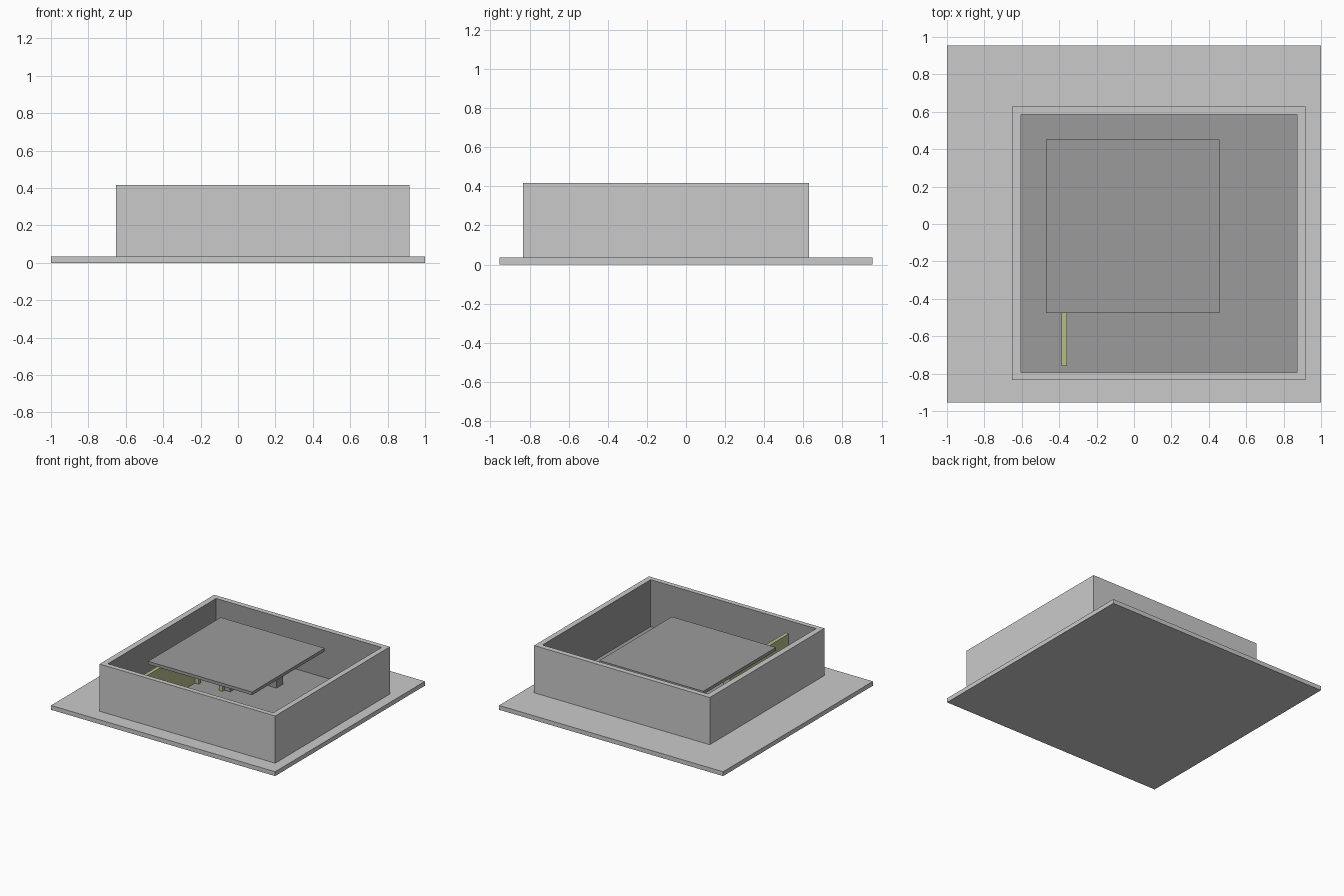
import bpy, bmesh

if "Cube" in bpy.data.objects:
    bpy.data.objects.remove(bpy.data.objects["Cube"])


def material(name, rgb):
    m = bpy.data.materials.new(name)
    m.diffuse_color = (*rgb, 1)
    m.use_nodes = True
    m.node_tree.nodes["Principled BSDF"].inputs["Base Color"].default_value = m.diffuse_color
    return m


LIGHT = material("light_grey", (0.59, 0.59, 0.59))
DARK = material("mid_grey", (0.33, 0.33, 0.33))
OLIVE = material("pale_olive", (0.49, 0.51, 0.26))


def finish(name, bm, *mats):
    bmesh.ops.recalc_face_normals(bm, faces=bm.faces)
    me = bpy.data.meshes.new(name)
    bm.to_mesh(me)
    bm.free()
    ob = bpy.data.objects.new(name, me)
    bpy.context.collection.objects.link(ob)
    for m in mats:
        me.materials.append(m)
    return ob


def box(name, x0, x1, y0, y1, z0, z1, mat):
    bm = bmesh.new()
    bmesh.ops.create_cube(bm, size=1)
    for v in bm.verts:
        v.co = (x1 if v.co.x > 0 else x0,
                y1 if v.co.y > 0 else y0,
                z1 if v.co.z > 0 else z0)
    return finish(name, bm, mat)


def wall_ring(name, outer, inner, z0, z1):
    """Rectangular ring of walls; the inward faces get the second material."""
    bm = bmesh.new()

    def loop(r, z):
        x0, x1, y0, y1 = r
        return [bm.verts.new((x, y, z)) for x, y in
                ((x0, y0), (x1, y0), (x1, y1), (x0, y1))]

    loops = [loop(outer, z0), loop(outer, z1), loop(inner, z1), loop(inner, z0)]
    for k in range(4):
        a, b = loops[k], loops[(k + 1) % 4]
        for i in range(4):
            j = (i + 1) % 4
            f = bm.faces.new((a[i], a[j], b[j], b[i]))
            f.material_index = 1 if k == 2 else 0
    return finish(name, bm, LIGHT, DARK)


BASE, UNDER, TOP = 0.035, 0.325, 0.35
INNER = (-0.605, 0.872, -0.795, 0.585)

# Ground slab, outer walls and dark floor
box("base_slab", -1, 1, -0.955, 0.955, 0, BASE, LIGHT)
wall_ring("outer_walls", (-0.652, 0.916, -0.834, 0.628), INNER, BASE, 0.416)
box("inner_floor", *INNER, BASE - 0.002, BASE + 0.002, DARK)

# Raised platform and its columns
box("platform", -0.47, 0.458, -0.475, 0.451, UNDER, TOP, DARK)
for i, (x, y, w, d) in enumerate([(-0.11, -0.015, 0.05, 0.05),
                                  (0.115, 0.233, 0.065, 0.085)]):
    box(f"column_{i + 1}", x, x + w, y, y + d, BASE, UNDER, DARK)

# Partition walls, with a door gap in the cross wall
box("long_partition", -0.388, -0.358, -0.76, -0.01, BASE, UNDER + 0.005, OLIVE)
for i, (x0, x1) in enumerate([(-0.358, -0.325), (-0.14, -0.11)]):
    box(f"cross_partition_{i + 1}", x0, x1, -0.04, -0.01, BASE, UNDER, OLIVE)
